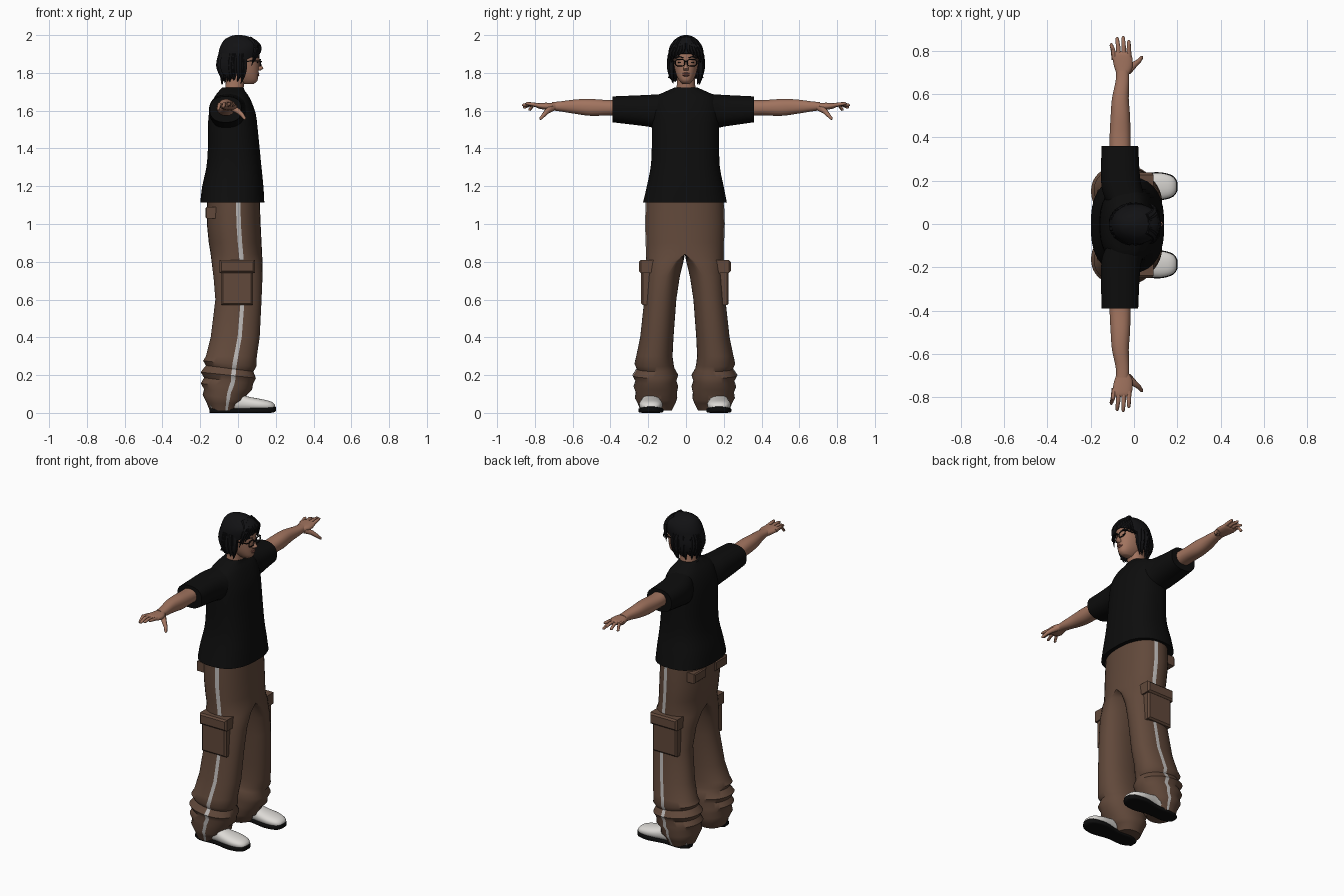
import bpy, bmesh, math, random
from mathutils import Vector

random.seed(4)
if "Cube" in bpy.data.objects:
    bpy.data.objects.remove(bpy.data.objects["Cube"])


def material(name, r, g, b):
    m = bpy.data.materials.new(name)
    m.use_nodes = True
    m.diffuse_color = (r, g, b, 1)
    bsdf = m.node_tree.nodes["Principled BSDF"]
    bsdf.inputs["Base Color"].default_value = (r, g, b, 1)
    bsdf.inputs["Roughness"].default_value = 0.9
    return m


SKIN = material("skin", .36, .175, .115)
LIP = material("lip", .26, .10, .075)
SHIRT = material("shirt_black", .004, .004, .004)
HAIR = material("hair_black", .006, .006, .007)
BROWN = material("trouser_brown", .12, .066, .043)
STRIPE = material("stripe_grey", .50, .48, .47)
WHITE = material("shoe_white", .72, .70, .67)
BLACK = material("sole_black", .004, .004, .004)


def build(name, lofts, mats, mirror=False, dy=0, angle=45, paint=None, closed=False):
    """Skin each list of rings; optionally mirror the result across y."""
    bm = bmesh.new()
    for rings in lofts:
        vs = [[bm.verts.new(p) for p in ring] for ring in rings]
        n = len(vs[0])
        for i in range(len(vs) if closed else len(vs) - 1):
            low, high = vs[i], vs[(i + 1) % len(vs)]
            for j in range(n):
                k = (j + 1) % n
                f = bm.faces.new((low[j], low[k], high[k], high[j]))
                f.material_index = paint(j) if paint else 0
        if not closed:
            bm.faces.new(vs[0])
            bm.faces.new(vs[-1])
    bmesh.ops.recalc_face_normals(bm, faces=bm.faces)
    if mirror:
        inner = [f for f in bm.faces if all(abs(v.co.y) < 1e-5 for v in f.verts)]
        bmesh.ops.delete(bm, geom=inner, context='FACES')
    me = bpy.data.meshes.new(name)
    bm.to_mesh(me)
    bm.free()
    for m in mats:
        me.materials.append(m)
    me.shade_smooth()
    me.set_sharp_from_angle(angle=math.radians(angle))
    ob = bpy.data.objects.new(name, me)
    bpy.context.collection.objects.link(ob)
    ob.location.y = dy
    if mirror:
        mod = ob.modifiers.new("mirror", 'MIRROR')
        mod.use_axis = (False, True, False)
    return ob


def smooth_rows(rows, k=3):
    """Catmull-Rom interpolation of profile rows."""
    out = []
    for i in range(len(rows) - 1):
        quad = rows[max(i - 1, 0)], rows[i], rows[i + 1], rows[min(i + 2, len(rows) - 1)]
        for s in range(k):
            t = s / k
            out.append([b + .5 * t * (c - a + t * (2*a - 5*b + 4*c - d + t * (3*(b - c) + d - a)))
                        for a, b, c, d in zip(*quad)])
    return out + [list(rows[-1])]


def power(v, p):
    return math.copysign(abs(v) ** (2 / p), v)


def oval(axis, row, n=24, p=2.3):
    """Rounded section across an axis; row = position, a0, a1, b0, b1."""
    t, a0, a1, b0, b1 = row
    ring = []
    for j in range(n):
        w = math.tau * (j + .5) / n
        a = (a0 + a1) / 2 + (a1 - a0) / 2 * power(math.cos(w), p)
        b = (b0 + b1) / 2 + (b1 - b0) / 2 * power(math.sin(w), p)
        ring.append({'x': (t, a, b), 'y': (a, t, b), 'z': (a, b, t)}[axis])
    return ring


def body(axis, rows, n=24, p=2.3, k=3):
    return [oval(axis, r, n, p) for r in smooth_rows(rows, k)]


def tube(points, radii, n=8, closed=False):
    """Tapered tube through points."""
    pts = [Vector(p) for p in points]
    rings, m = [], len(pts)
    for i, p in enumerate(pts):
        d = pts[(i + 1) % m] - pts[i - 1] if closed else pts[min(i + 1, m - 1)] - pts[max(i - 1, 0)]
        d.normalize()
        u = d.cross(Vector((0, 0, 1) if abs(d.z) < .8 else (1, 0, 0))).normalized()
        v = d.cross(u)
        r = radii[i] if isinstance(radii, (list, tuple)) else radii
        rings.append([p + r * (math.cos(math.tau*j/n) * u + math.sin(math.tau*j/n) * v) for j in range(n)])
    return rings


def strand(points, radius, n=6):
    rows = smooth_rows([tuple(p) for p in points], 3)
    m = len(rows) - 1
    return tube(rows, [radius * (1 - (i / m) ** 2) + .001 for i in range(m + 1)], n)


def box(x0, x1, y0, y1, z0, z1, inset=.01):
    """Slab facing +y with a chamfered outer face."""
    def rect(y, e):
        return [(x0 + e, y, z0 + e), (x1 - e, y, z0 + e), (x1 - e, y, z1 - e), (x0 + e, y, z1 - e)]
    return [rect(y0, 0), rect(y1 - inset, 0), rect(y1, inset)]


# Trousers: each row is z, back, front, inner, outer, hip blend
leg = [(1.14, -.165, .115, 0, .207, 1), (1.0, -.165, .12, 0, .212, 1), (.9, -.155, .125, 0, .208, 1),
       (.84, -.145, .128, 0, .207, 1), (.8, -.14, .13, .015, .207, .5), (.72, -.13, .13, .03, .207, .1),
       (.6, -.12, .125, .045, .215, 0), (.4, -.145, .115, .06, .237, 0), (.3, -.17, .1, .065, .258, 0),
       (.26, -.185, .097, .06, .267, 0), (.235, -.17, .082, .055, .255, 0), (.2, -.198, .095, .035, .278, 0),
       (.17, -.18, .08, .045, .262, 0), (.14, -.197, .075, .035, .272, 0), (.11, -.18, .045, .042, .26, 0),
       (.08, -.187, .042, .04, .265, 0), (.05, -.165, .02, .05, .25, 0), (.012, -.15, 0, .07, .235, 0)]


def leg_ring(row, n=40):
    z, x0, x1, yi, yo, d = row
    ring = []
    for j in range(n):
        w = math.tau * (j + .5) / n
        c, s = power(math.cos(w), 2.2), power(math.sin(w), 2.2)
        round_y = (yi + yo) / 2 + (yo - yi) / 2 * s
        tilt = -.016 * c if .07 < z < .28 else 0
        ring.append(((x0 + x1) / 2 + (x1 - x0) / 2 * c, round_y * (1 - d) + max(0, yo * s) * d, z + tilt))
    return ring


build("trousers", [[leg_ring(r) for r in leg]], [BROWN, STRIPE], True, -.006, 50,
      paint=lambda j: 1 if j == 8 else 0)
build("cargo_pockets", [box(-.09, .08, .15, .232, .57, .77)], [BROWN], True, -.006, 20)
build("cargo_pocket_flaps", [box(-.098, .09, .15, .243, .74, .81)], [BROWN], True, -.006, 20)
flap = [[(-y, x, z) for x, y, z in ring] for ring in box(.045, .165, .10, .172, 1.03, 1.09, .006)]
build("back_pocket_flaps", [flap], [BROWN], True, -.006, 20)

# Shoes
upper = [(-.145, .15, .21, .01, .07), (-.08, .13, .23, .01, .1), (0, .13, .23, .01, .1),
         (.06, .122, .238, .01, .085), (.12, .118, .242, .01, .074), (.17, .13, .23, .012, .062),
         (.192, .15, .21, .015, .048), (.197, .17, .19, .022, .036)]
build("shoe_uppers", [body('x', upper)], [WHITE], True, -.006)
sole = [(-.152, .155, .205, 0, .024), (-.1, .128, .232, 0, .024), (0, .132, .228, 0, .024),
        (.1, .114, .246, 0, .027), (.17, .126, .234, 0, .03), (.195, .148, .212, .005, .033),
        (.202, .168, .192, .012, .03)]
build("shoe_soles", [body('x', sole, p=5)], [BLACK], True, -.006)

# Shirt
torso = [(1.115, -.2, .14, -.228, .217), (1.2, -.19, .135, -.208, .2), (1.3, -.168, .125, -.188, .18),
         (1.4, -.16, .115, -.182, .176), (1.5, -.16, .105, -.182, .176), (1.58, -.155, .095, -.18, .175),
         (1.64, -.14, .075, -.175, .172), (1.68, -.12, .055, -.15, .15), (1.705, -.1, .037, -.1, .1),
         (1.722, -.085, .03, -.062, .062)]
build("shirt_body", [body('z', torso, 32, 2.5)], [SHIRT])
for side, s, end in (("left", 1, .36), ("right", -1, .39)):
    sleeve = [(s * .06, -.09, .02, 1.55, 1.7), (s * .12, -.135, .05, 1.5, 1.69),
              (s * .2, -.153, .03, 1.515, 1.684), (s * end, -.15, .02, 1.538, 1.676)]
    build(side + "_sleeve", [body('y', sleeve, 24, 2.4)], [SHIRT])

# Arms and hands
arm = [(.3, -.112, -.016, 1.57, 1.66), (.4, -.113, -.016, 1.575, 1.656), (.5, -.108, -.018, 1.572, 1.662),
       (.58, -.102, -.024, 1.582, 1.66), (.66, -.085, -.022, 1.595, 1.65), (.71, -.082, -.024, 1.602, 1.645)]
build("arms", [body('y', arm)], [SKIN], True)
palm = [(.685, -.078, -.026, 1.603, 1.642), (.72, -.09, -.008, 1.603, 1.642), (.755, -.098, -.006, 1.606, 1.642),
        (.785, -.1, -.012, 1.613, 1.641), (.797, -.092, -.02, 1.622, 1.636)]
build("palms", [body('y', palm)], [SKIN], True)
fingers = []
for x, tip_x, tip_y, tip_z in ((-.091, -.105, .835, 1.605), (-.069, -.078, .864, 1.618),
                               (-.046, -.05, .868, 1.63), (-.023, -.024, .85, 1.638)):
    mid = ((x + tip_x) / 2, (.77 + tip_y) / 2 + .004, 1.634)
    fingers.append(tube([(x, .76, 1.625), mid, (tip_x, tip_y - .008, tip_z), (tip_x, tip_y, tip_z - .001)],
                        (.012, .010, .008, .003)))
fingers.append(tube([(-.03, .705, 1.615), (.0, .735, 1.598), (.022, .752, 1.578), (.036, .77, 1.558),
                     (.039, .774, 1.554)], (.018, .015, .011, .008, .003)))
build("fingers", fingers, [SKIN], True)

# Neck, head and face
neck = [(1.66, -.08, .03, -.058, .058), (1.72, -.068, .03, -.05, .05), (1.8, -.06, .045, -.047, .047)]
build("neck", [body('z', neck)], [SKIN])
head = [(1.742, .02, .083, -.02, .02), (1.758, -.01, .103, -.035, .035), (1.79, -.05, .108, -.052, .052),
        (1.83, -.07, .111, -.062, .062), (1.87, -.08, .113, -.068, .068), (1.92, -.085, .112, -.07, .07),
        (1.96, -.07, .085, -.055, .055), (1.985, -.03, .05, -.03, .03)]
build("head", [body('z', head, 32)], [SKIN])
nose = [(1.812, .09, .118, -.012, .012), (1.824, .09, .135, -.015, .015), (1.84, .09, .126, -.009, .009),
        (1.872, .09, .114, -.006, .006)]
build("nose", [body('z', nose, 12, 2)], [SKIN])
lips = [(1.781, .095, .108, -.012, .012), (1.788, .095, .114, -.02, .02), (1.793, .095, .11, -.022, .022),
        (1.798, .095, .114, -.018, .018), (1.803, .095, .109, -.01, .01)]
build("lips", [body('z', lips, 12, 2, 1)], [LIP])
build("eyes", [body('x', [(.1, .019, .042, 1.85, 1.86), (.107, .022, .039, 1.852, 1.858)], 12, 2, 1)], [BLACK], True)
build("eyebrows", [tube([(.110, .014, 1.88), (.107, .032, 1.886), (.094, .052, 1.88)], .004, 6)], [HAIR], True)

# Glasses
rim = [(.118 - .1 * max(0, y - .03) ** 1.0, y, z) for _, y, z in oval('x', (0, .007, .057, 1.836, 1.872), 20, 3)]
build("glasses_rims", [tube(rim, .003, 6, True)], [BLACK], True, closed=True)
build("glasses_arms", [tube([(.115, .057, 1.862), (.108, .069, 1.863), (0, .082, 1.86)], .003, 6),
                       tube([(.119, .009, 1.858), (.125, 0, 1.86)], .003, 6)], [BLACK], True)

# Hair: tilted cap, hanging locks and a parted fringe
cap = [(1.85, -.103, .117, -.088, .088), (1.9, -.107, .119, -.093, .093), (1.94, -.1, .112, -.085, .085),
       (1.975, -.078, .085, -.06, .06), (1.993, -.045, .05, -.033, .033), (2.0, -.015, .02, -.01, .01)]
rings = [[(x, y, z + x * 3 * (2 - z)) for x, y, z in ring] for ring in body('z', cap, 32, 2.1)]
build("hair_cap", [rings], [HAIR])
locks = []
for layer in range(2):
    for i in range(19):
        w = math.radians(75 + i * 210 / 18 + random.uniform(-4, 4))
        c, s = math.cos(w), math.sin(w)
        tip = random.uniform(1.735, 1.775) + layer * .03
        flare = random.uniform(.72, .9) + layer * .2
        locks.append(strand([(.085 * c, .075 * s, 1.9), (.1 * c, .083 * s, 1.84), (.088 * c, .08 * s, 1.79),
                             (.09 * c * flare - .008, .09 * s * flare, tip)], .02))
build("hair_locks", locks, [HAIR])
fringe = []
for s in (-1, 1):
    for i in range(5):
        y = .015 + .016 * i
        fringe.append(strand([(.06, s * y * .4, 1.98), (.108 - .004 * i, s * y * .7, 1.945),
                              (.114 - .006 * i, s * y, 1.915), (.112 - .01 * i, s * (y + .012), 1.9 - .016 * i)], .015))
build("hair_fringe", fringe, [HAIR])
